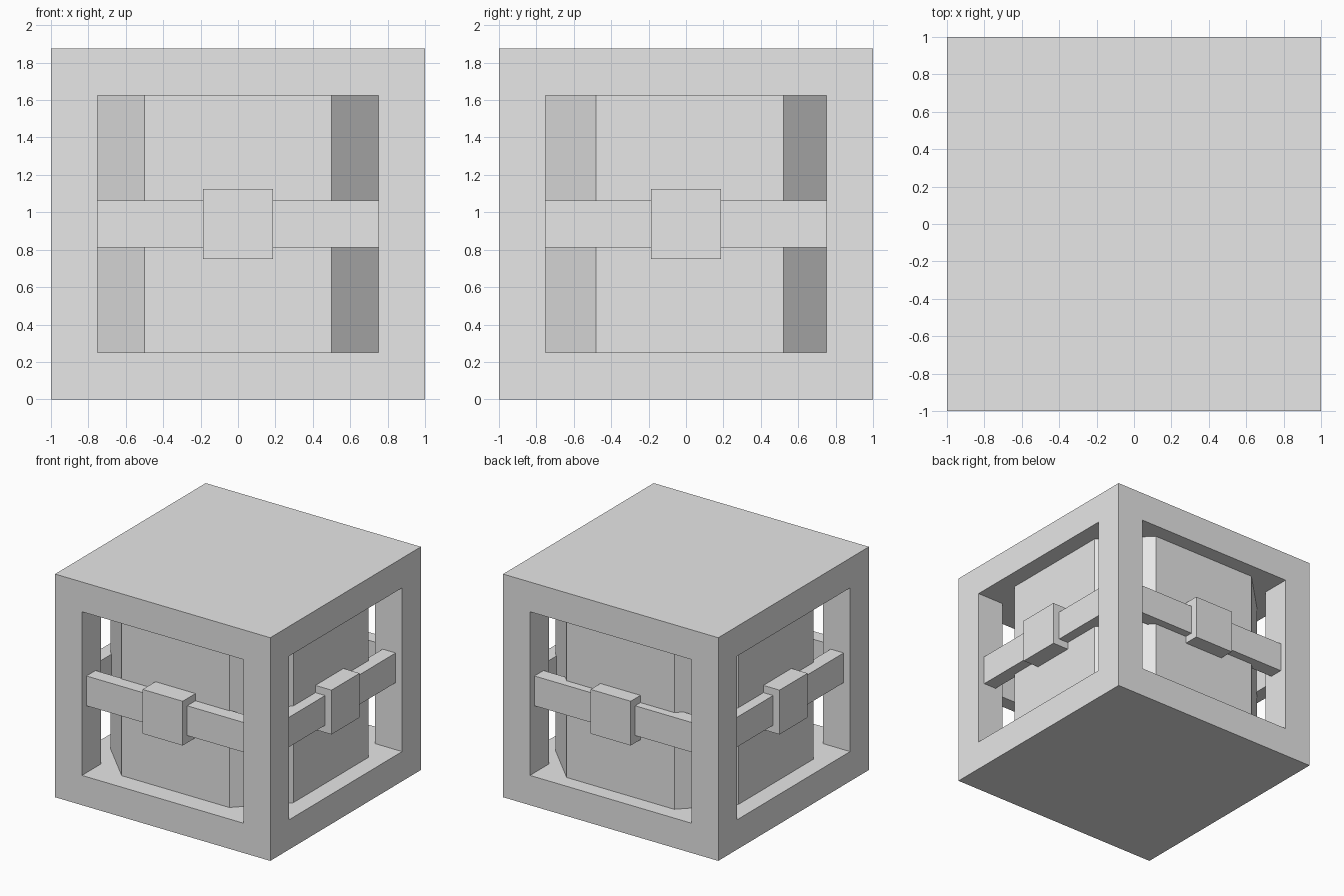
import bpy, bmesh, math
from mathutils import Matrix

if "Cube" in bpy.data.objects:
    bpy.data.objects.remove(bpy.data.objects["Cube"])

H = 1.875            # overall height
MID = H / 2          # height of the belts
RAIL = 0.25          # thickness of the frame members

grey = bpy.data.materials.new("plain grey")
grey.diffuse_color = (0.8, 0.8, 0.8, 1)
grey.use_nodes = True
grey.node_tree.nodes["Principled BSDF"].inputs["Base Color"].default_value = grey.diffuse_color


def make_object(name, bm):
    bmesh.ops.recalc_face_normals(bm, faces=bm.faces)
    mesh = bpy.data.meshes.new(name)
    bm.to_mesh(mesh)
    bm.free()
    mesh.materials.append(grey)
    obj = bpy.data.objects.new(name, mesh)
    bpy.context.collection.objects.link(obj)
    return obj


def box(name, lo, hi, turn=0.0):
    """Box between two corners, then turned about the z axis."""
    bm = bmesh.new()
    bmesh.ops.create_cube(bm, size=1)
    for v in bm.verts:
        v.co = [lo[i] + (v.co[i] + 0.5) * (hi[i] - lo[i]) for i in range(3)]
    bmesh.ops.rotate(bm, verts=bm.verts, matrix=Matrix.Rotation(turn, 3, 'Z'))
    return make_object(name, bm)


# Outer frame: a block with square openings cut through both ways
frame = box("frame", (-1, -1, 0), (1, 1, H))
for k in range(2):
    cutter = box("opening_cutter", (-0.75, -1.5, RAIL), (0.75, 1.5, H - RAIL), k * math.pi / 2)
    cutter.hide_render = True
    cutter.hide_set(True)
    mod = frame.modifiers.new("opening", 'BOOLEAN')
    mod.operation = 'DIFFERENCE'
    mod.solver = 'EXACT'
    mod.object = cutter

# Inner core: an eight-sided column standing between base and lid
R, F, SHIFT = 0.85, 0.5, 0.02
bm = bmesh.new()
ring = []
for k in range(4):
    c, s = round(math.cos(k * math.pi / 2)), round(math.sin(k * math.pi / 2))
    for x, y in ((-F, -R), (F, -R)):
        ring.append(bm.verts.new((c * x - s * y, s * x + c * y + SHIFT, RAIL)))
base = bm.faces.new(ring)
top = bmesh.ops.extrude_face_region(bm, geom=[base])["geom"]
bmesh.ops.translate(bm, vec=(0, 0, H - 2 * RAIL),
                    verts=[g for g in top if isinstance(g, bmesh.types.BMVert)])
make_object("core", bm)

# Belt and buckle on each of the four sides
for k, side in enumerate(("front", "right", "back", "left")):
    turn = k * math.pi / 2
    box(side + "_belt", (-0.75, -0.94, MID - 0.125), (0.75, -0.82, MID + 0.125), turn)
    box(side + "_buckle", (-0.186, -1, MID - 0.186), (0.186, -0.82, MID + 0.186), turn)
